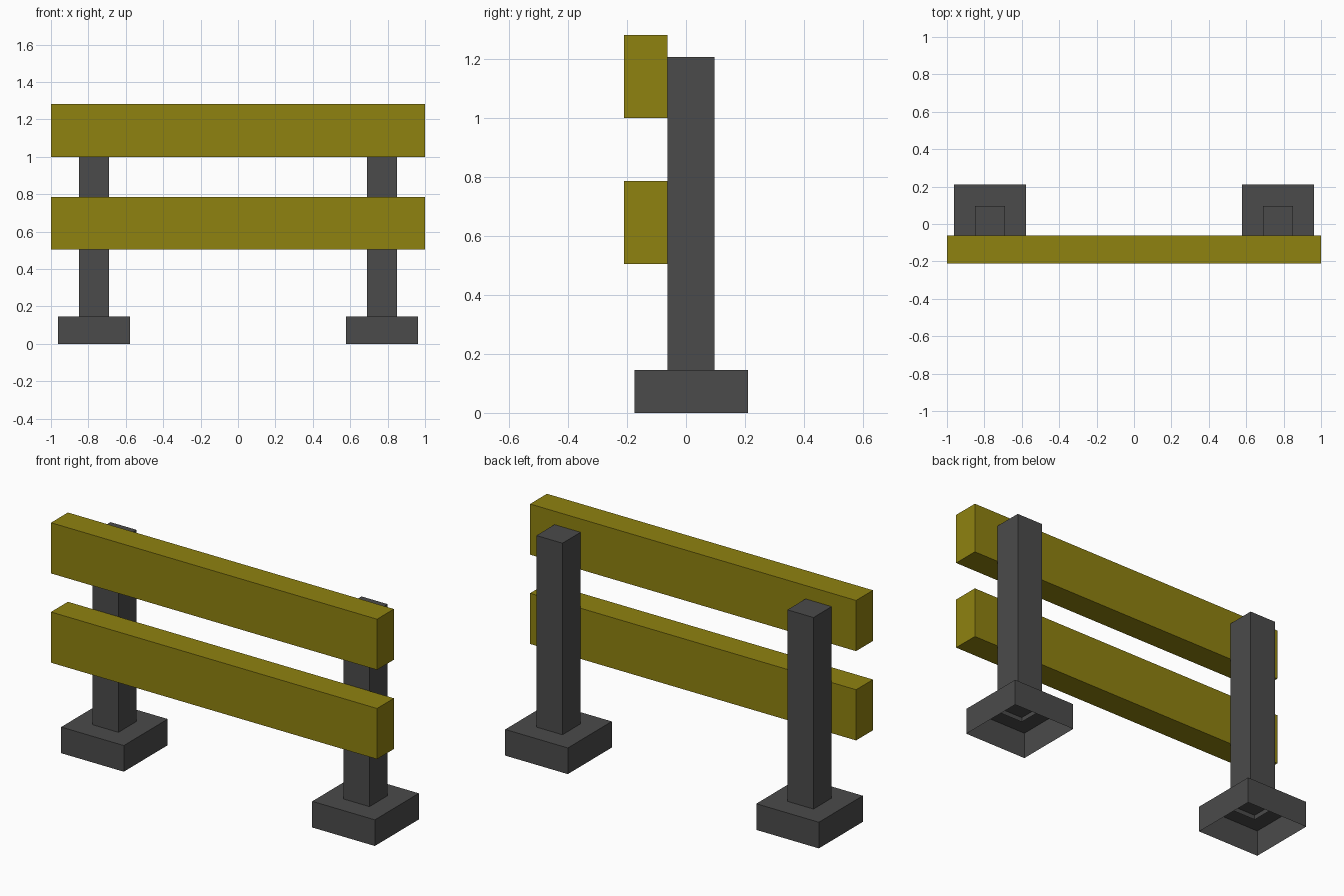
import bpy
import bmesh
from mathutils import Vector

default = bpy.data.objects.get("Cube")
if default:
    bpy.data.objects.remove(default, do_unlink=True)


def make_material(name, color):
    mat = bpy.data.materials.new(name)
    mat.use_nodes = True
    mat.diffuse_color = color
    mat.node_tree.nodes["Principled BSDF"].inputs["Base Color"].default_value = color
    return mat


def make_box(name, low, high, mat, open_bottom=False):
    """Box between two corners, optionally without its underside."""
    low, high = Vector(low), Vector(high)
    bm = bmesh.new()
    bmesh.ops.create_cube(bm, size=1)
    bmesh.ops.scale(bm, vec=high - low, verts=bm.verts)
    bmesh.ops.translate(bm, vec=(low + high) / 2, verts=bm.verts)
    bm.normal_update()
    if open_bottom:
        under = [f for f in bm.faces if f.normal.z < -0.5]
        bmesh.ops.delete(bm, geom=under, context='FACES_ONLY')
    mesh = bpy.data.meshes.new(name)
    bm.to_mesh(mesh)
    bm.free()
    mesh.materials.append(mat)
    obj = bpy.data.objects.new(name, mesh)
    bpy.context.collection.objects.link(obj)
    return obj


yellow = make_material("olive yellow", (0.275, 0.223, 0.005, 1))
grey = make_material("dark grey", (0.07, 0.07, 0.07, 1))

# Posts, sunk slightly into hollow feet
for side, x in (("right", -0.77), ("left", 0.77)):
    make_box(side + "_foot", (x - 0.192, -0.175, 0), (x + 0.192, 0.21, 0.145),
             grey, open_bottom=True)
    make_box(side + "_post", (x - 0.08, -0.062, 0.12), (x + 0.08, 0.097, 1.207),
             grey, open_bottom=True)

# Horizontal boards across the front
for name, z in (("lower_board", 0.505), ("upper_board", 1.0)):
    make_box(name, (-1, -0.21, z), (1, -0.062, z + 0.281), yellow)
